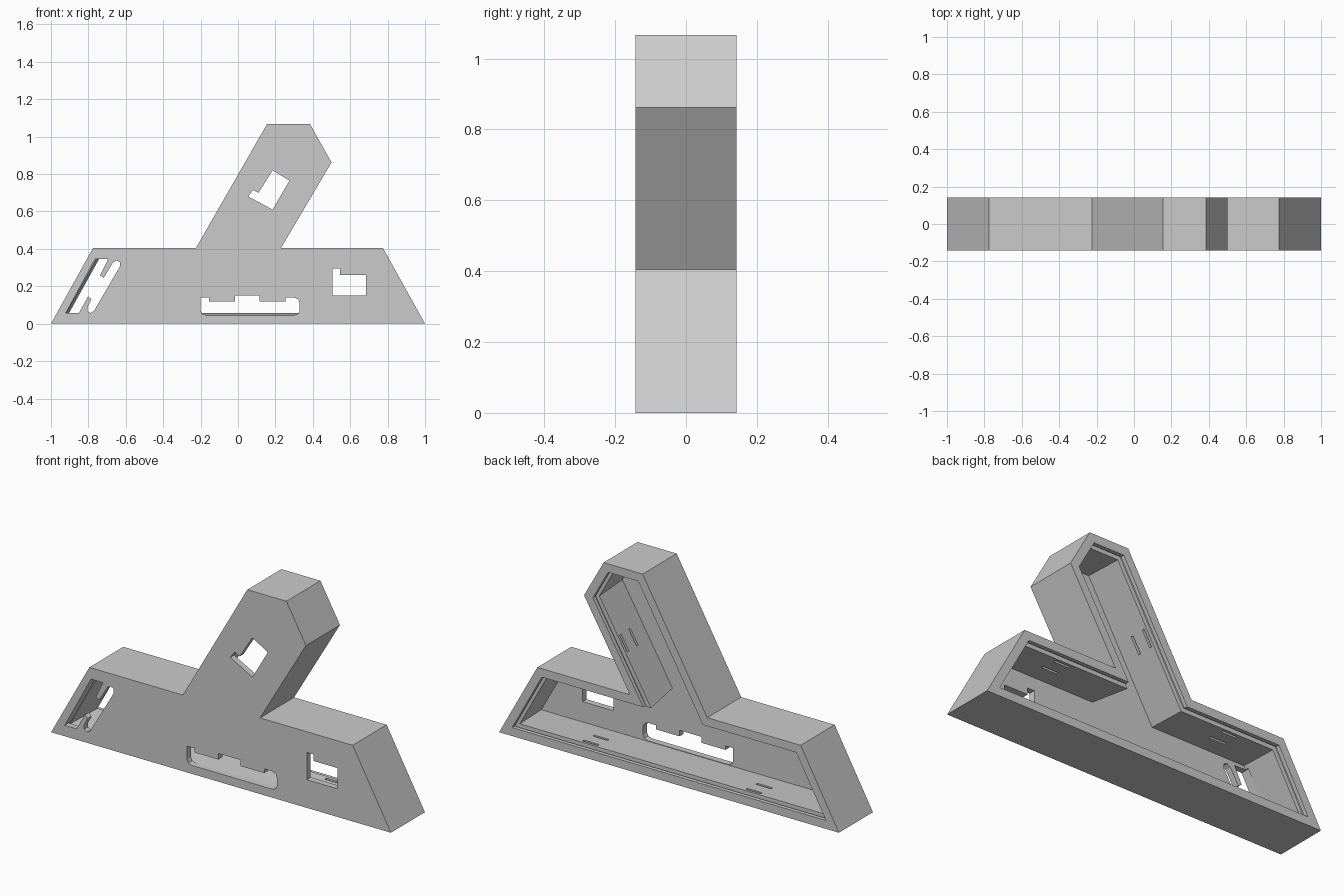
import bpy, bmesh
from mathutils import Vector, Matrix

if "Cube" in bpy.data.objects:
    bpy.data.objects.remove(bpy.data.objects["Cube"], do_unlink=True)

BACK = 0.143
OUTLINE = [(-1, 0), (1, 0), (.775, .405), (.23, .405), (.5, .862),
           (.385, 1.067), (.155, 1.067), (-.225, .405), (-.775, .405)]
POINTS = [Vector(p) for p in OUTLINE]

grey = bpy.data.materials.new("light grey plastic")
grey.use_nodes = True
grey.diffuse_color = (.6, .6, .6, 1)
grey.node_tree.nodes["Principled BSDF"].inputs["Base Color"].default_value = (.6, .6, .6, 1)


def inset(points, d):
    """Move every edge of a counter-clockwise outline inward by d."""
    result = []
    for i, p in enumerate(points):
        a = (p - points[i - 1]).normalized()
        b = (points[(i + 1) % len(points)] - p).normalized()
        na, nb = Vector((-a.y, a.x)), Vector((-b.y, b.x))
        result.append(p + (na + nb) * d / (1 + na.dot(nb)))
    return result


def make_object(name, bm):
    bmesh.ops.recalc_face_normals(bm, faces=bm.faces)
    mesh = bpy.data.meshes.new(name)
    bm.to_mesh(mesh)
    bm.free()
    mesh.materials.append(grey)
    obj = bpy.data.objects.new(name, mesh)
    bpy.context.collection.objects.link(obj)
    return obj


def loft(name, sections):
    """Join outlines, each given as (points, y), into a closed solid."""
    bm = bmesh.new()
    rings = [[bm.verts.new((p[0], y, p[1])) for p in pts] for pts, y in sections]
    n = len(rings[0])
    for r, s in zip(rings, rings[1:]):
        for i in range(n):
            j = (i + 1) % n
            bm.faces.new((r[i], r[j], s[j], s[i]))
    bm.faces.new(rings[0])
    bm.faces.new(rings[-1])
    return make_object(name, bm)


def cut(target, cutter):
    cutter.hide_render = True
    mod = target.modifiers.new("cut", 'BOOLEAN')
    mod.operation = 'DIFFERENCE'
    mod.solver = 'EXACT'
    mod.object = cutter
    bpy.context.view_layer.objects.active = target
    bpy.ops.object.modifier_apply(modifier=mod.name)
    bpy.data.objects.remove(cutter, do_unlink=True)


# Solid housing, then the cavity with tapered walls, lid groove and rim
housing = loft("housing", [(POINTS, -BACK), (POINTS, BACK)])
steps = [(.042, -.11), (.057, .108), (.035, .1081), (.035, .122),
         (.045, .1221), (.045, .17)]
cut(housing, loft("cavity_cutter", [(inset(POINTS, d), y) for d, y in steps]))

# Openings through the front plate
windows = {
    "base_window": [(.505, .295), (.545, .295), (.545, .26), (.685, .26),
                    (.685, .15), (.505, .15)],
    "arm_window": [(.185, .82), (.275, .765), (.185, .61), (.055, .68),
                   (.08, .715), (.11, .70)],
    "long_slot": [(-.2, .14), (-.155, .14), (-.155, .118), (-.015, .118),
                  (-.015, .15), (.115, .15), (.115, .118), (.255, .118),
                  (.255, .14), (.30, .14), (.322, .131), (.33, .11), (.33, .07),
                  (.322, .053), (.30, .045), (-.17, .045), (-.192, .053), (-.2, .07)],
    "slanted_slot": [(-.92, .058), (-.765, .345), (-.695, .345), (-.737, .258),
                     (-.718, .245), (-.67, .325), (-.65, .338), (-.632, .329),
                     (-.632, .305), (-.77, .068), (-.788, .057), (-.805, .068),
                     (-.805, .09), (-.783, .132), (-.802, .145), (-.85, .058)],
}
for name, shape in windows.items():
    cut(housing, loft(name + "_cutter", [(shape, -.2), (shape, -.09)]))

# Pairs of small clip notches along the inner walls: (edge, position on edge)
for edge, t in [(0, .27), (0, .75), (2, .5), (3, .45), (6, .55), (8 - 1, .5)]:
    a, b = POINTS[edge], POINTS[(edge + 1) % len(POINTS)]
    along = (b - a).normalized()
    inward = Vector((-along.y, along.x))
    mid = a.lerp(b, t) + inward * .05
    for y in (0, .085):
        frame = Matrix(((along.x, 0, inward.x, mid.x),
                        (0, 1, 0, y),
                        (along.y, 0, inward.y, mid.y),
                        (0, 0, 0, 1)))
        bm = bmesh.new()
        bmesh.ops.create_cube(bm, size=1, matrix=frame @ Matrix.Diagonal((.09, .014, .03, 1)))
        cut(housing, make_object("notch_cutter", bm))

# Crisp flat faces
for face in housing.data.polygons:
    face.use_smooth = False
